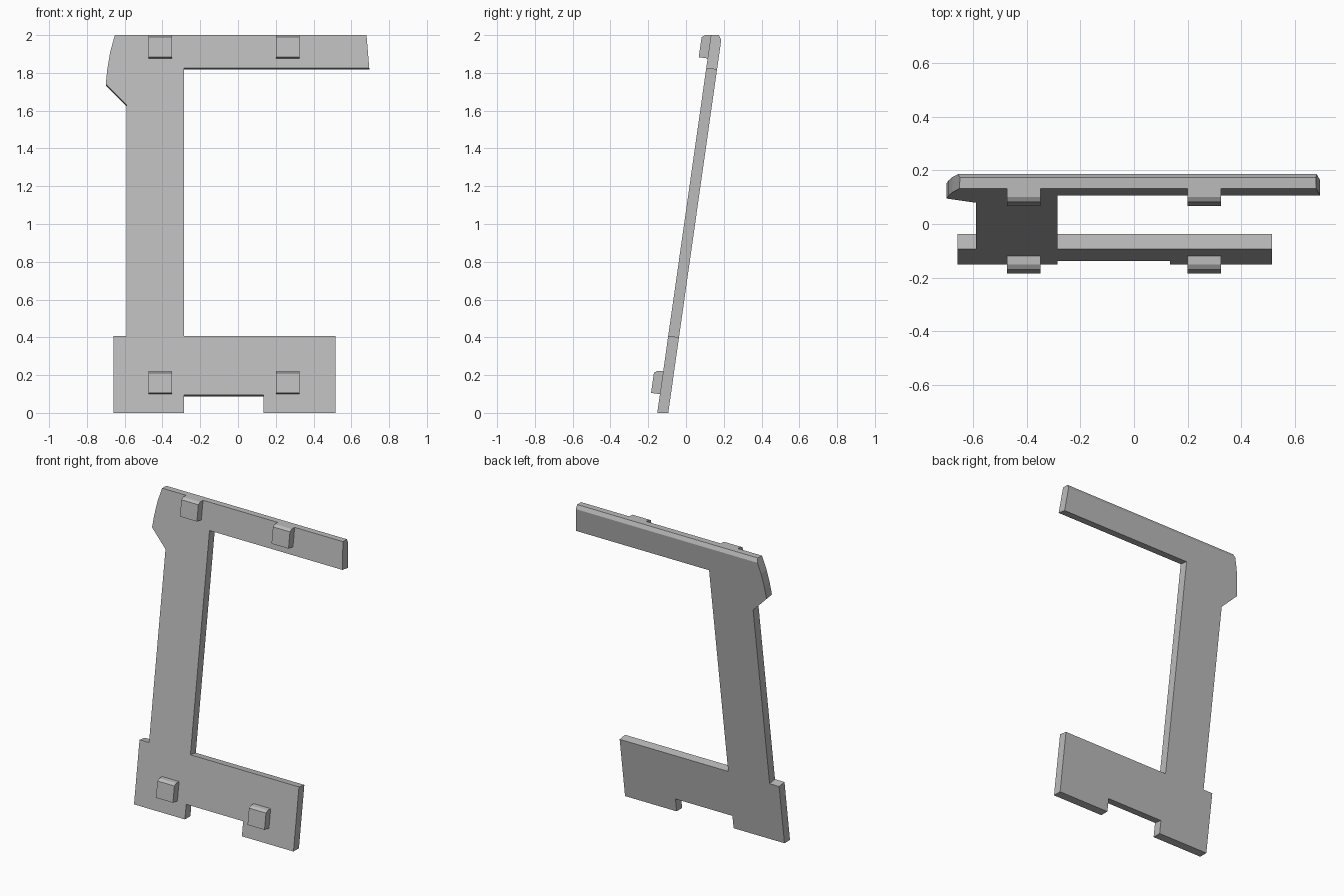
import bpy, bmesh, math
from mathutils import Vector

cube = bpy.data.objects.get("Cube")
if cube:
    bpy.data.objects.remove(cube)

# One plain grey
grey = bpy.data.materials.new("plain_grey")
grey.use_nodes = True
colour = (0.5, 0.5, 0.5, 1)
grey.diffuse_color = colour
grey.node_tree.nodes["Principled BSDF"].inputs["Base Color"].default_value = colour

# The plate leans back: its front surface is y = FOOT + LEAN * z
FOOT, LEAN, THICK = -0.152, 0.142, 0.0575
tilt = math.atan(LEAN)
through = Vector((0, math.cos(tilt), -math.sin(tilt))) * THICK


def extruded(name, points, offset):
    """Extrude a closed outline along an offset into a solid."""
    bm = bmesh.new()
    face = bm.faces.new([bm.verts.new(p) for p in points])
    moved = bmesh.ops.extrude_face_region(bm, geom=[face], use_keep_orig=True)
    verts = [v for v in moved["geom"] if isinstance(v, bmesh.types.BMVert)]
    bmesh.ops.translate(bm, verts=verts, vec=offset)
    bmesh.ops.recalc_face_normals(bm, faces=bm.faces)
    mesh = bpy.data.meshes.new(name)
    bm.to_mesh(mesh)
    bm.free()
    mesh.materials.append(grey)
    obj = bpy.data.objects.new(name, mesh)
    bpy.context.collection.objects.link(obj)
    return obj


def trim(obj, point, normal):
    """Slice off everything on the normal side of a plane and cap the cut."""
    bm = bmesh.new()
    bm.from_mesh(obj.data)
    cut = bmesh.ops.bisect_plane(bm, geom=bm.verts[:] + bm.edges[:] + bm.faces[:],
                                 plane_co=point, plane_no=normal, clear_outer=True)
    edges = [e for e in cut["geom_cut"] if isinstance(e, bmesh.types.BMEdge)]
    bmesh.ops.holes_fill(bm, edges=edges)
    bmesh.ops.recalc_face_normals(bm, faces=bm.faces)
    bm.to_mesh(obj.data)
    bm.free()


# Leaning bracket: notched foot, upright, top arm with a curved heel
outline = [(-0.66, -0.03), (-0.285, -0.03), (-0.285, 0.095), (0.135, 0.095),
           (0.135, -0.03), (0.515, -0.03), (0.515, 0.408), (-0.285, 0.408),
           (-0.285, 1.825), (0.695, 1.825), (0.677, 2.04),
           (-0.637, 2.04), (-0.652, 2.0), (-0.677, 1.91), (-0.692, 1.82),
           (-0.70, 1.74), (-0.59, 1.63), (-0.59, 0.408), (-0.66, 0.408)]
bracket = extruded("bracket_plate", [(x, FOOT + LEAN * z, z) for x, z in outline], through)

# Level foot and top, with a bevelled rear top edge
trim(bracket, (0, 0, 0), (0, 0, -1))
trim(bracket, (0, 0, 2), (0, 0, 1))
trim(bracket, (0, 0.174, 2), (0, 0.9, 0.43))

# Four pegs on the front, flat on top with a bevelled front edge
section = [(-0.137, 0.099), (-0.185, 0.106), (-0.170, 0.212),
           (-0.151, 0.223), (-0.120, 0.223)]
for level, rise in (("lower", 0), ("upper", 1.777)):
    for side, x in (("right", -0.475), ("left", 0.2)):
        points = [(x, y + LEAN * rise, z + rise) for y, z in section]
        extruded(f"{level}_{side}_peg", points, Vector((0.125, 0, 0)))
